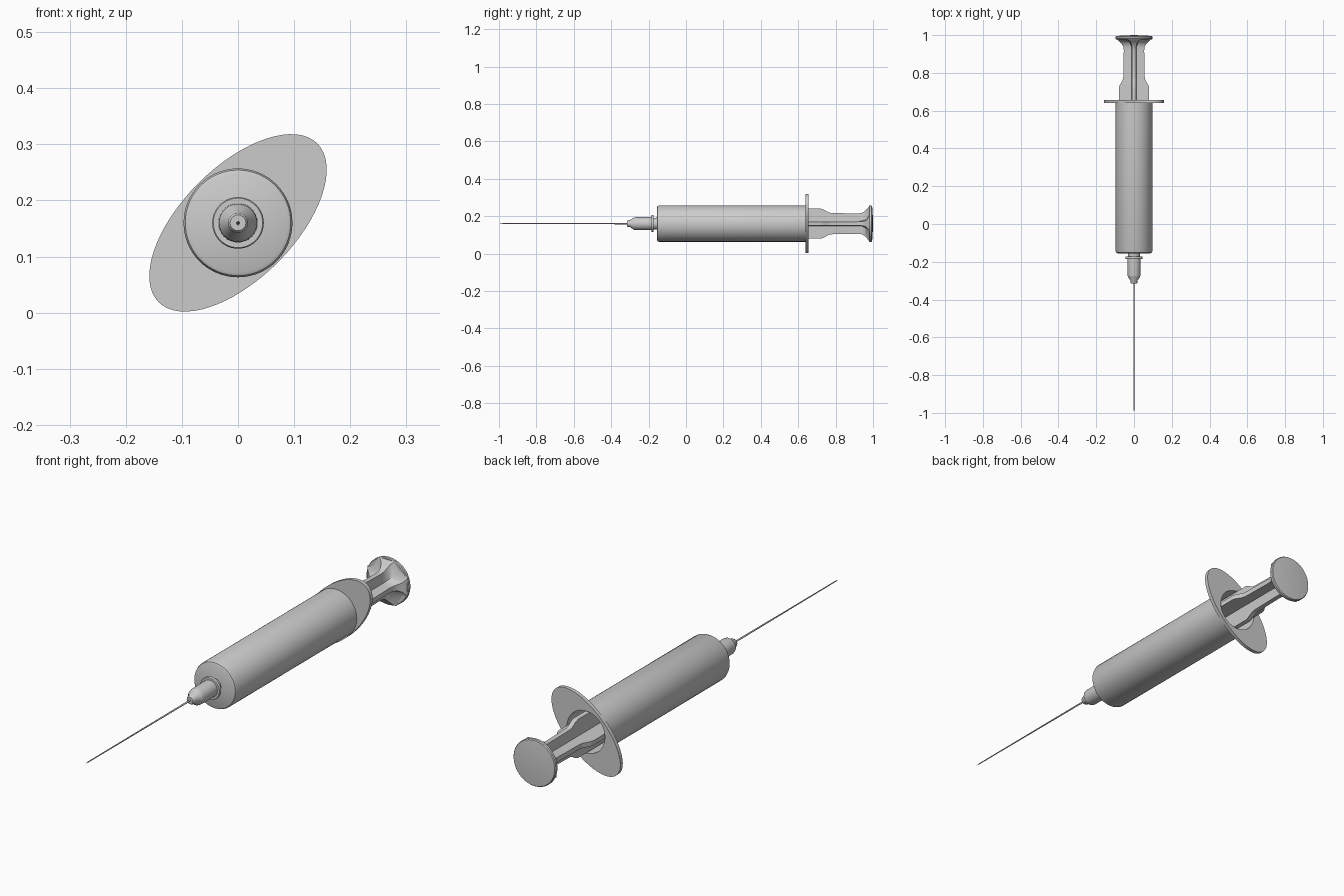
import bpy, bmesh
from math import sin, cos, pi, radians

if "Cube" in bpy.data.objects:
    bpy.data.objects.remove(bpy.data.objects["Cube"])

AXIS_Z = 0.16
N = 64


def finish(name, bm, angle=35):
    bmesh.ops.remove_doubles(bm, verts=bm.verts, dist=1e-5)
    bmesh.ops.recalc_face_normals(bm, faces=bm.faces)
    me = bpy.data.meshes.new(name)
    bm.to_mesh(me)
    bm.free()
    ob = bpy.data.objects.new(name, me)
    bpy.context.collection.objects.link(ob)
    ob.location.z = AXIS_Z
    bpy.ops.object.select_all(action='DESELECT')
    ob.select_set(True)
    bpy.context.view_layer.objects.active = ob
    bpy.ops.object.shade_smooth_by_angle(angle=radians(angle))
    return ob


def bridge(bm, a, b):
    n = len(a)
    for i in range(n):
        j = (i + 1) % n
        bm.faces.new((a[i], a[j], b[j], b[i]))


def lathe(name, profile, n=N):
    """Revolve (radius, y) points about the y axis; radius 0 closes an end."""
    bm = bmesh.new()
    rings = [[bm.verts.new((r * cos(2 * pi * i / n), y, r * sin(2 * pi * i / n)))
              for i in range(n)] for r, y in profile]
    for a, b in zip(rings, rings[1:]):
        bridge(bm, a, b)
    return finish(name, bm)


# Hollow barrel with rounded front shoulder
lathe("barrel", [(0, -0.155), (0.088, -0.155), (0.094, -0.152), (0.097, -0.145),
                 (0.097, 0.645), (0.087, 0.645), (0.087, -0.13), (0, -0.13)])

# Tilted oval finger flange with the bore through it
bm = bmesh.new()
loops = []
c = cos(pi / 4)
for outer, y in ((True, 0.640), (True, 0.656), (False, 0.656), (False, 0.640)):
    ring = []
    for i in range(N):
        t = 2 * pi * i / N
        a, b = (0.2, 0.1) if outer else (0.087, 0.087)
        u, v = a * cos(t), b * sin(t)
        ring.append(bm.verts.new(((u - v) * c, y, (u + v) * c)))
    loops.append(ring)
for k in range(4):
    bridge(bm, loops[k], loops[(k + 1) % 4])
finish("finger_flange", bm)

# Nozzle collar and needle hub
lathe("nozzle", [(0, -0.15), (0.032, -0.15), (0.030, -0.19), (0, -0.19)], 32)
lathe("hub_ring", [(0, -0.173), (0.044, -0.173), (0.046, -0.176), (0.046, -0.182),
                   (0.044, -0.185), (0, -0.185)], 48)
lathe("needle_hub", [(0, -0.18), (0.035, -0.18), (0.034, -0.272), (0.032, -0.281),
                     (0.019, -0.298), (0.018, -0.310), (0.014, -0.316), (0, -0.316)], 32)

# Needle, finely tapered to the point
lathe("needle", [(0, -0.30), (0.0035, -0.30), (0.0027, -0.70), (0.0022, -0.98), (0, -1.0)], 12)

# Cross-ribbed plunger rod: (y, rib half-width, half-thickness, inner corner)
stations = [(0.20, 0.080, 0.010, 0.012), (0.72, 0.080, 0.010, 0.012),
            (0.735, 0.076, 0.010, 0.012), (0.76, 0.061, 0.010, 0.012),
            (0.775, 0.057, 0.010, 0.012), (0.92, 0.054, 0.010, 0.012),
            (0.940, 0.057, 0.011, 0.014), (0.955, 0.066, 0.014, 0.020),
            (0.967, 0.078, 0.020, 0.032), (0.975, 0.088, 0.030, 0.048),
            (0.981, 0.093, 0.038, 0.066)]
bm = bmesh.new()
rings = []
for y, w, t, k in stations:
    quarter = [(w, -t), (w, t), (k, k)]
    ring = []
    for q in range(4):
        cq, sq = round(cos(q * pi / 2)), round(sin(q * pi / 2))
        ring += [bm.verts.new((x * cq - z * sq, y, x * sq + z * cq)) for x, z in quarter]
    rings.append(ring)
for a, b in zip(rings, rings[1:]):
    bridge(bm, a, b)
bm.faces.new(rings[0])
bm.faces.new(rings[-1])
finish("plunger_rod", bm)

# Slightly domed thumb rest
lathe("thumb_rest", [(0, 0.978), (0.094, 0.978), (0.097, 0.981), (0.097, 0.991),
                     (0.094, 0.995), (0.06, 0.998), (0, 1.0)])

# Stopper at the inner end of the plunger
lathe("stopper", [(0, 0.12), (0.08, 0.14), (0.086, 0.15), (0.086, 0.20), (0, 0.20)])
